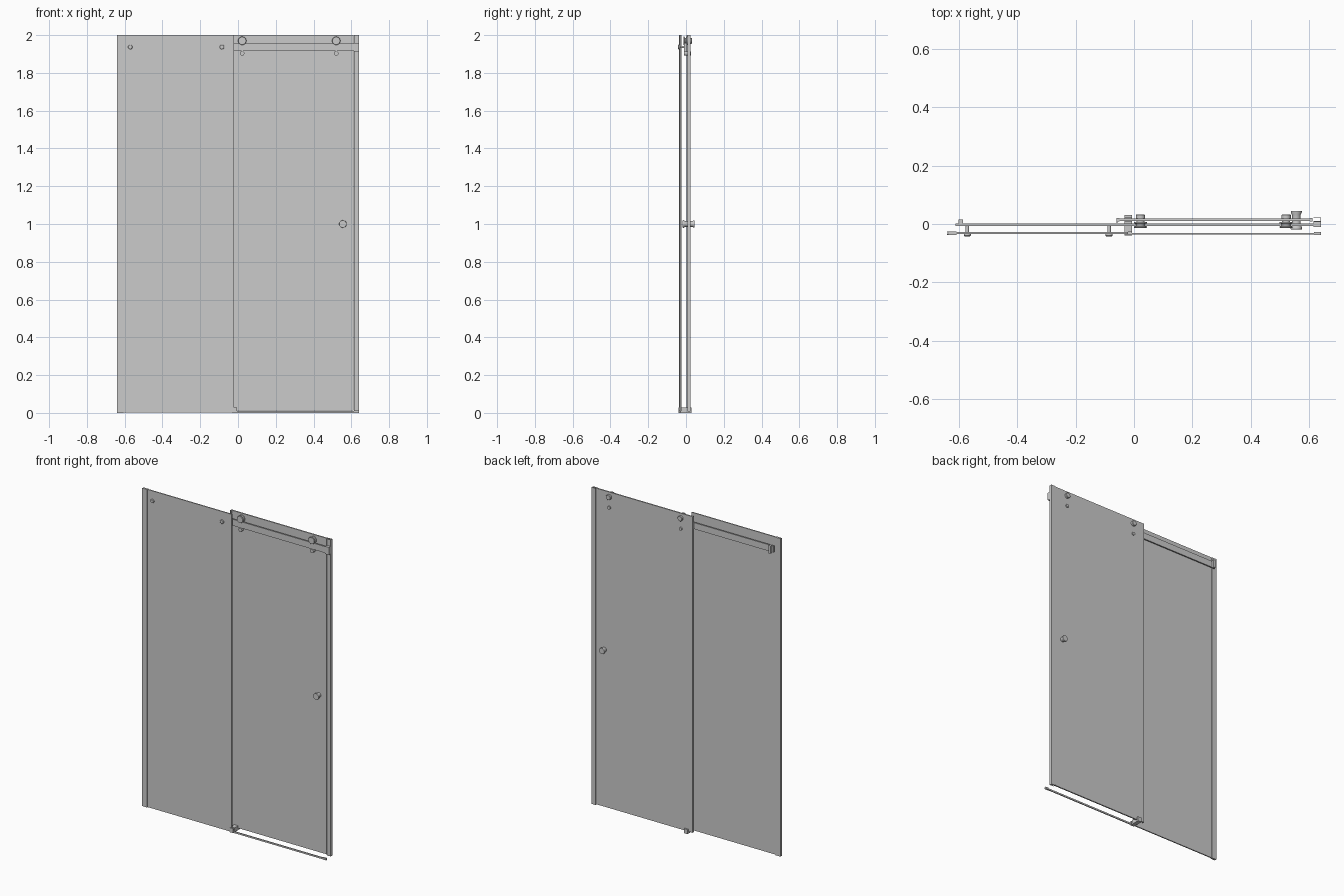
import bpy, bmesh, math

if "Cube" in bpy.data.objects:
    bpy.data.objects.remove(bpy.data.objects["Cube"])


def finish(name, bm):
    bmesh.ops.recalc_face_normals(bm, faces=bm.faces)
    mesh = bpy.data.meshes.new(name)
    bm.to_mesh(mesh)
    bm.free()
    ob = bpy.data.objects.new(name, mesh)
    bpy.context.collection.objects.link(ob)
    return ob


def box(name, x, y, z):
    """Box from (min, max) pairs."""
    bm = bmesh.new()
    bmesh.ops.create_cube(bm, size=1)
    for v in bm.verts:
        v.co = [r[0] if c < 0 else r[1] for c, r in zip(v.co, (x, y, z))]
    return finish(name, bm)


def prism(name, outline, z0, z1):
    """Extrude an XY outline upwards."""
    bm = bmesh.new()
    face = bm.faces.new([bm.verts.new((x, y, z0)) for x, y in outline])
    ext = bmesh.ops.extrude_face_region(bm, geom=[face])
    for v in ext["geom"]:
        if isinstance(v, bmesh.types.BMVert):
            v.co.z = z1
    return finish(name, bm)


def lathe(name, x, z, profile, n=32):
    """Turn a (radius, y) profile about an axis parallel to y."""
    bm = bmesh.new()
    rings = []
    for r, y in profile:
        rings.append([bm.verts.new((x + r * math.cos(2 * math.pi * i / n), y,
                                    z + r * math.sin(2 * math.pi * i / n)))
                      for i in range(n)])
    for a, b in zip(rings, rings[1:]):
        for i in range(n):
            bm.faces.new((a[i], a[(i + 1) % n], b[(i + 1) % n], b[i]))
    bm.faces.new(rings[0])
    bm.faces.new(rings[-1])
    ob = finish(name, bm)
    bpy.ops.object.select_all(action='DESELECT')
    ob.select_set(True)
    bpy.context.view_layer.objects.active = ob
    bpy.ops.object.shade_smooth_by_angle(angle=math.radians(35))
    return ob


def channel(name, xo, xi, y0, y1, t, z0, z1):
    """U-shaped wall profile, closed at xo and open towards xi."""
    s = t if xi > xo else -t
    prism(name, [(xo, y0), (xi, y0), (xi, y0 + t), (xo + s, y0 + t),
                 (xo + s, y1 - t), (xi, y1 - t), (xi, y1), (xo, y1)], z0, z1)


# Glass panels
box("fixed_panel", (-0.635, -0.02), (-0.035, -0.028), (0.002, 2.0))
box("sliding_door", (-0.055, 0.605), (0.011, 0.019), (0.012, 2.0))

# Wall profiles and seals
channel("left_wall_profile", -0.64, -0.607, -0.038, -0.025, 0.003, 0, 2.0)
channel("right_wall_profile", 0.64, 0.614, 0.007, 0.023, 0.003, 0.008, 2.0)
box("door_closing_seal", (0.602, 0.611), (0.009, 0.021), (0.012, 2.0))
prism("door_overlap_seal", [(-0.059, 0.003), (-0.056, 0.003), (-0.056, 0.009),
                            (-0.05, 0.009), (-0.05, 0.021), (-0.059, 0.021)],
      0.012, 2.0)

# Threshold strip on the floor
box("threshold", (-0.02, 0.64), (-0.036, -0.03), (0, 0.01))
box("threshold_end", (0.615, 0.64), (-0.038, -0.028), (0, 0.012))

# Rail with end bracket and stop
box("rail", (-0.61, 0.638), (-0.007, 0.001), (1.915, 1.955))
box("rail_wall_bracket", (0.614, 0.64), (-0.011, 0.006), (1.911, 1.959))
box("rail_stop", (-0.6, -0.585), (0.001, 0.016), (1.91, 1.96))

# Bolts holding the rail to the fixed panel
for i, x in enumerate((-0.57, -0.085)):
    lathe(f"rail_bolt_{i}", x, 1.937,
          [(0.010, -0.042), (0.012, -0.040), (0.012, -0.035),
           (0.006, -0.035), (0.006, -0.007)], 24)

# Door rollers: grooved wheel above the rail, anti-lift pin below
for i, x in enumerate((0.022, 0.52)):
    lathe(f"roller_{i}", x, 1.97,
          [(0.020, -0.014), (0.022, -0.012), (0.022, -0.008), (0.015, -0.006),
           (0.015, 0.0), (0.022, 0.002), (0.022, 0.007), (0.014, 0.007),
           (0.014, 0.019), (0.016, 0.019), (0.016, 0.030), (0.014, 0.032)])
    lathe(f"anti_lift_pin_{i}", x, 1.903,
          [(0.012, -0.010), (0.012, 0.009), (0.006, 0.009),
           (0.006, 0.019), (0.010, 0.019), (0.010, 0.026)], 24)

# Double-sided knob
lathe("door_knob", 0.555, 1.0,
      [(0.019, -0.018), (0.020, -0.016), (0.020, -0.012), (0.015, -0.004),
       (0.015, 0.010), (0.015, 0.032), (0.019, 0.040), (0.019, 0.043),
       (0.018, 0.045)])

# Floor guide gripping both panels
box("guide_base", (-0.032, -0.006), (-0.040, 0.030), (0, 0.010))
for i, (y0, y1) in enumerate(((-0.040, -0.036), (-0.027, 0.009), (0.021, 0.030))):
    box(f"guide_jaw_{i}", (-0.032, -0.006), (y0, y1), (0.010, 0.028))
